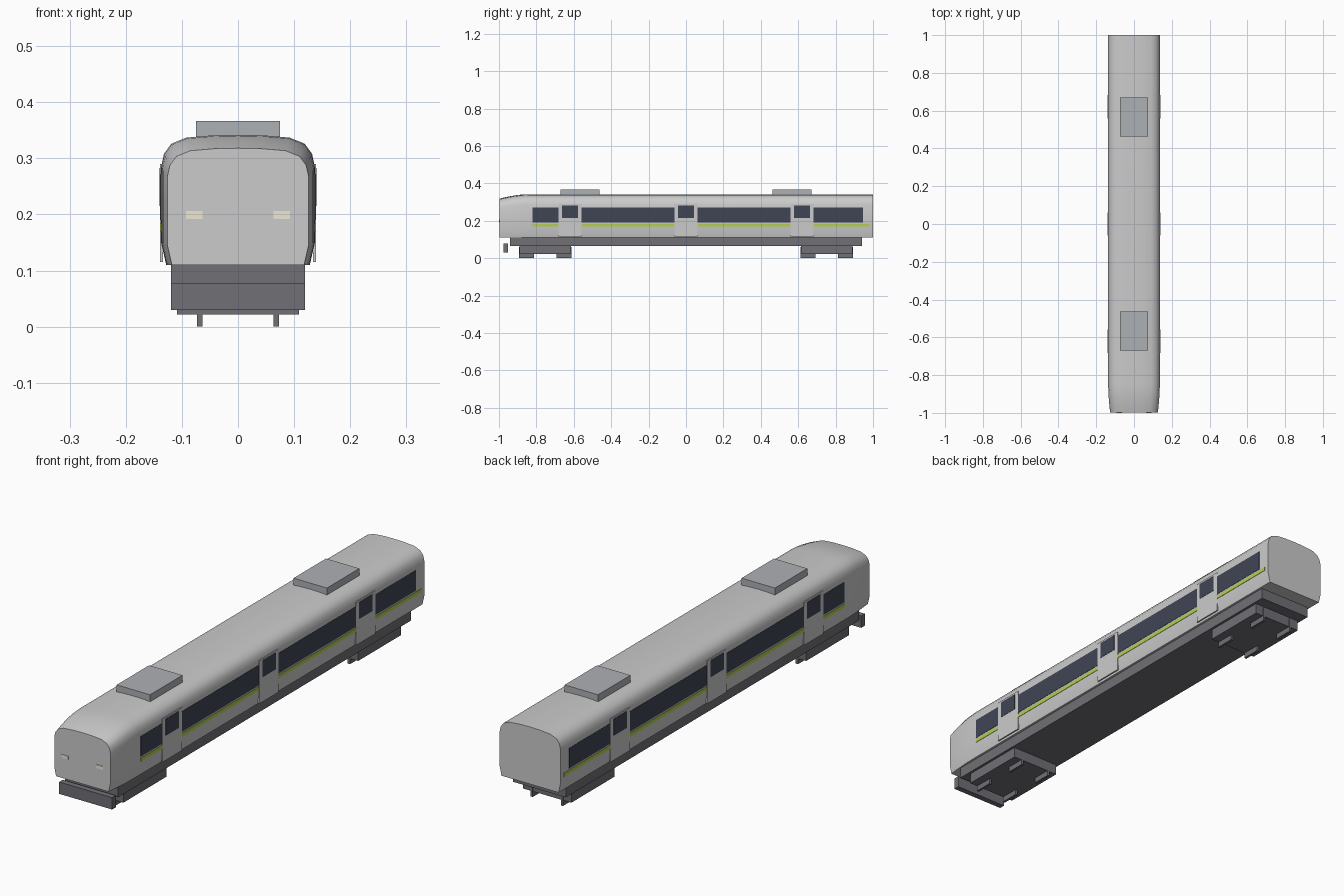
import bpy, bmesh

if "Cube" in bpy.data.objects:
    bpy.data.objects.remove(bpy.data.objects["Cube"])


def material(name, color):
    m = bpy.data.materials.new(name)
    m.diffuse_color = (*color, 1)
    m.use_nodes = True
    m.node_tree.nodes["Principled BSDF"].inputs["Base Color"].default_value = m.diffuse_color
    return m


SILVER = material("silver_paint", (0.72, 0.73, 0.74))
DARK = material("dark_grey", (0.16, 0.16, 0.18))
ROOF_GREY = material("roof_grey", (0.42, 0.44, 0.46))
GLASS = material("dark_glass", (0.05, 0.06, 0.09))
LIME = material("lime_stripe", (0.45, 0.62, 0.08))
CREAM = material("lamp_cream", (0.85, 0.80, 0.65))


def make_object(name, bm, mat):
    bmesh.ops.recalc_face_normals(bm, faces=bm.faces[:])
    mesh = bpy.data.meshes.new(name)
    bm.to_mesh(mesh)
    bm.free()
    mesh.materials.append(mat)
    obj = bpy.data.objects.new(name, mesh)
    bpy.context.collection.objects.link(obj)
    return obj


def box(name, x, y, z, mat):
    """Box from (min, max) pairs on each axis."""
    bm = bmesh.new()
    bmesh.ops.create_cube(bm, size=1)
    for v in bm.verts:
        for i, (lo, hi) in enumerate((x, y, z)):
            v.co[i] = (lo + hi) / 2 + v.co[i] * (hi - lo)
    return make_object(name, bm, mat)


def pair(name, x, y, z, mat):
    """The same box on the right and left sides."""
    box("right_" + name, x, y, z, mat)
    box("left_" + name, (-x[1], -x[0]), y, z, mat)


# Car body: a rounded cross-section lofted along y, narrowing at the nose
FLOOR = 0.11
half = [(0.128, 0.11), (0.137, 0.15), (0.137, 0.285), (0.132, 0.308),
        (0.119, 0.326), (0.092, 0.337), (0.045, 0.341)]
profile = half + [(0, 0.342)] + [(-x, z) for x, z in reversed(half)]
# y, width scale, height scale
sections = [(-0.998, 0.92, 0.897), (-0.97, 0.945, 0.928), (-0.94, 0.966, 0.955),
            (-0.91, 0.982, 0.977), (-0.88, 0.993, 0.992), (-0.84, 1, 1), (1, 1, 1)]
bm = bmesh.new()
rings = [[bm.verts.new((x * w, y, FLOOR + (z - FLOOR) * h)) for x, z in profile]
         for y, w, h in sections]
n = len(profile)
for a, b in zip(rings, rings[1:]):
    for i in range(n):
        j = (i + 1) % n
        bm.faces.new((a[i], a[j], b[j], b[i]))
bm.faces.new(rings[0])
bm.faces.new(rings[-1])
body = make_object("car_body", bm, SILVER)
bpy.context.view_layer.objects.active = body
body.select_set(True)
bpy.ops.object.shade_smooth_by_angle(angle=0.6)

# Underframe and front skirt
box("underframe", (-0.119, 0.119), (-0.94, 0.94), (0.065, 0.112), DARK)
box("front_skirt", (-0.119, 0.119), (-0.977, -0.953), (0.03, 0.078), DARK)

# Side windows and stripe
for i, y in enumerate([(-0.82, -0.68), (-0.56, -0.06), (0.06, 0.56), (0.68, 0.945)]):
    pair(f"window_{i + 1}", (0.13, 0.1382), y, (0.19, 0.272), GLASS)
pair("stripe", (0.13, 0.1386), (-0.82, 0.98), (0.169, 0.184), LIME)

# Doors with their own windows
for i, y in enumerate((-0.62, 0, 0.62)):
    pair(f"door_{i + 1}", (0.134, 0.1392), (y - 0.062, y + 0.062), (0.115, 0.29), SILVER)
    pair(f"door_window_{i + 1}", (0.136, 0.1402), (y - 0.043, y + 0.043),
         (0.215, 0.283), GLASS)

# Bogies, wheels and roof units at each end
for end, s in (("front", -1), ("rear", 1)):
    c = s * 0.753
    box(end + "_bogie", (-0.109, 0.109), (c - 0.138, c + 0.138), (0.022, 0.067), DARK)
    for k, side in ((-1, "leading"), (1, "trailing")):
        w = c + k * 0.1
        pair(f"{end}_{side}_wheel", (0.063, 0.073), (w - 0.04, w + 0.04), (0, 0.06), DARK)
    r = s * 0.567
    box(end + "_roof_unit", (-0.075, 0.075), (r - 0.104, r + 0.104), (0.33, 0.367), ROOF_GREY)

# Headlights
pair("headlight", (0.063, 0.093), (-1.0, -0.98), (0.192, 0.206), CREAM)
